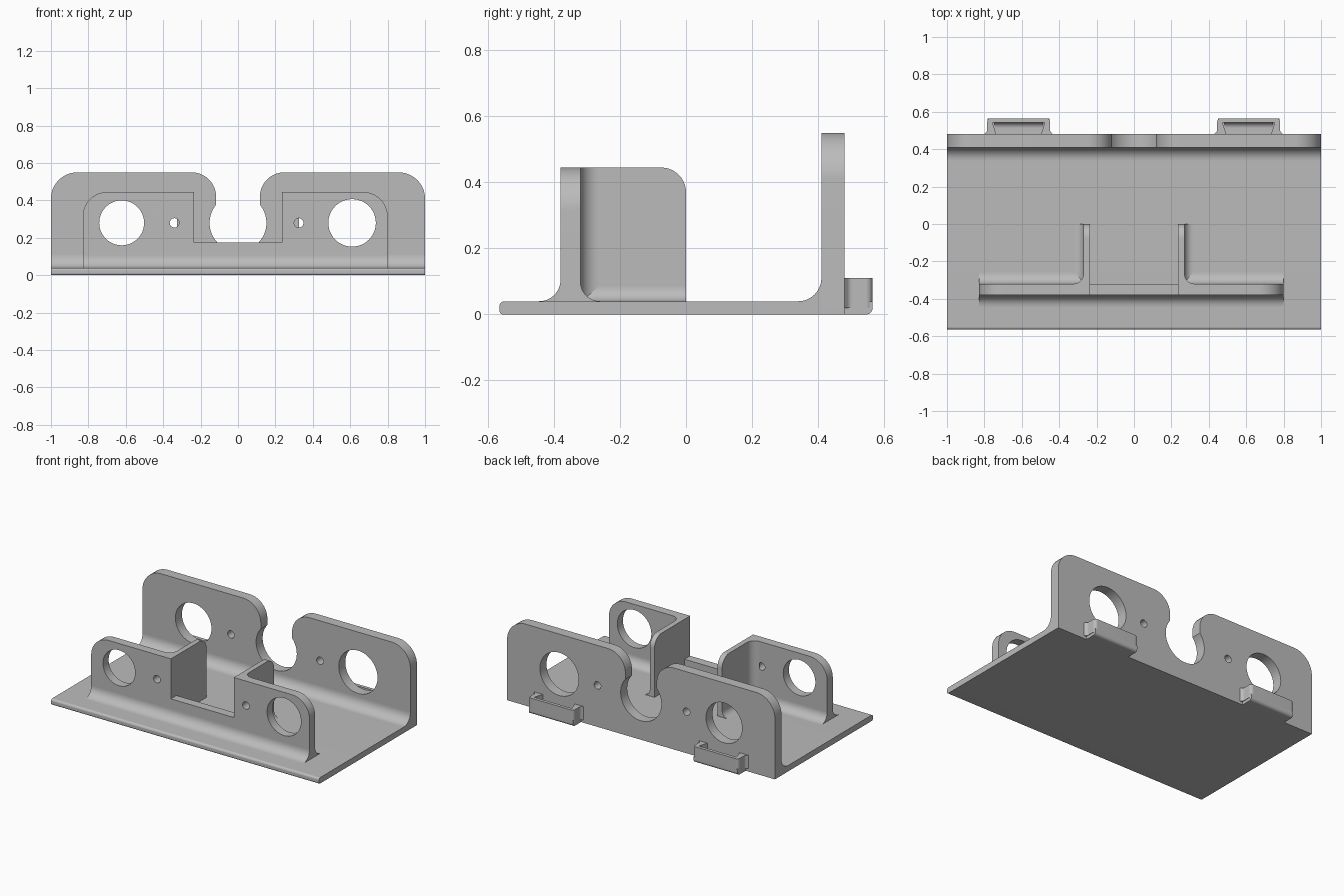
import bpy, bmesh
from math import pi, cos, sin, asin, tan, sqrt
from mathutils import Vector

cube = bpy.data.objects.get("Cube")
if cube:
    bpy.data.objects.remove(cube, do_unlink=True)

grey = bpy.data.materials.new("plain grey")
grey.use_nodes = True
COLOUR = (0.5, 0.5, 0.5, 1)
grey.diffuse_color = COLOUR
grey.node_tree.nodes["Principled BSDF"].inputs["Base Color"].default_value = COLOUR


def arc(cx, cy, r, start, end, steps=14):
    return [(cx + r * cos(start + (end - start) * i / steps),
             cy + r * sin(start + (end - start) * i / steps)) for i in range(steps + 1)]


def circle(cx, cy, r):
    return arc(cx, cy, r, 0, 2 * pi, 48)[:-1]


def rounded(corners):
    """Outline from (u, v) corners; a third value rounds that corner."""
    out = []
    for i, c in enumerate(corners):
        p = Vector(c[:2])
        if len(c) == 2:
            out.append(tuple(p))
            continue
        a = (Vector(corners[i - 1][:2]) - p).normalized()
        b = (Vector(corners[(i + 1) % len(corners)][:2]) - p).normalized()
        half = a.angle(b) / 2
        centre = p + (a + b).normalized() * c[2] / sin(half)
        start = p + a * c[2] / tan(half) - centre
        end = p + b * c[2] / tan(half) - centre
        for k in range(13):
            d = start.lerp(end, k / 12).normalized() * c[2]
            out.append(tuple(centre + d))
    return out


def fillet(cu, cv, su, sv, r):
    """Concave quarter fillet in the corner (cu, cv), growing towards su, sv."""
    pts = [(cu + su * (r - r * cos(t * pi / 24)), cv + sv * (r - r * sin(t * pi / 24)))
           for t in range(13)]
    return [(cu, cv)] + pts


def extrude(name, axis, lo, hi, *loops):
    """Extrude an outline with holes along an axis."""
    curve = bpy.data.curves.new(name, 'CURVE')
    curve.dimensions = '2D'
    curve.fill_mode = 'BOTH'
    curve.extrude = (hi - lo) / 2
    for loop in loops:
        spline = curve.splines.new('POLY')
        spline.points.add(len(loop) - 1)
        for point, (u, v) in zip(spline.points, loop):
            point.co = (u, v, 0, 1)
        spline.use_cyclic_u = True
    temp = bpy.data.objects.new(name + "_outline", curve)
    bpy.context.collection.objects.link(temp)
    graph = bpy.context.evaluated_depsgraph_get()
    mesh = bpy.data.meshes.new_from_object(temp.evaluated_get(graph))
    bpy.data.objects.remove(temp, do_unlink=True)
    bm = bmesh.new()
    bm.from_mesh(mesh)
    bmesh.ops.remove_doubles(bm, verts=bm.verts, dist=0.0001)
    for vert in bm.verts:
        u, v, w = vert.co
        w += (lo + hi) / 2
        vert.co = {'x': (w, u, v), 'y': (u, w, v), 'z': (u, v, w)}[axis]
    bmesh.ops.recalc_face_normals(bm, faces=bm.faces)
    bm.to_mesh(mesh)
    bm.free()
    mesh.materials.clear()
    mesh.materials.append(grey)
    obj = bpy.data.objects.new(name, mesh)
    bpy.context.collection.objects.link(obj)
    bpy.ops.object.select_all(action='DESELECT')
    obj.select_set(True)
    bpy.context.view_layer.objects.active = obj
    bpy.ops.object.shade_smooth_by_angle(angle=0.5)
    return obj


FLOOR, HOLE_Z = 0.04, 0.28
FRONT, INNER, WALL, BACK = -0.38, -0.32, 0.41, 0.48
LEFT, RIGHT = 0.80, -0.83
screw_holes = [circle(x, HOLE_Z, 0.025) for x in (-0.34, 0.325)]

# Base plate with softened front edge
extrude("base_plate", 'x', -1, 1, rounded([
    (-0.565, 0, 0.012), (WALL, 0), (WALL, FLOOR), (-0.565, FLOOR, 0.015)]))

# Back wall with keyhole notch and round openings
r, mouth = 0.152, 0.117
tilt = asin(sqrt(r * r - mouth * mouth) / r)
left_half = rounded([(-1, 0), (-1, 0.55, 0.14), (-mouth, 0.55, 0.13), (-mouth, 0.38)])[:-1]
right_half = [(-u, v) for u, v in reversed(left_half)]
notch = arc(0, HOLE_Z, r, pi - tilt, 2 * pi + tilt, 40)
extrude("back_wall", 'y', WALL, BACK, left_half + notch + right_half,
        circle(-0.62, HOLE_Z, 0.135), circle(0.61, HOLE_Z, 0.145), *screw_holes)
extrude("back_wall_fillet", 'x', -1, 1, fillet(WALL, FLOOR, -1, 1, 0.07))

# Front wall with square gap
extrude("front_wall", 'y', FRONT, INNER, rounded([
    (RIGHT, FLOOR), (RIGHT, 0.445, 0.13), (-0.235, 0.445), (-0.235, 0.175),
    (0.235, 0.175), (0.235, 0.445), (LEFT, 0.445, 0.13), (LEFT, FLOOR)]),
    circle(-0.622, HOLE_Z, 0.12), circle(0.61, HOLE_Z, 0.127), *screw_holes)
extrude("front_wall_fillet", 'x', RIGHT, LEFT, fillet(FRONT, FLOOR, -1, 1, 0.065))

# Wings running back from the gap, with their fillets
for side, s, end in (("left", 1, LEFT), ("right", -1, RIGHT)):
    inside, outside = sorted((s * 0.235, s * 0.27))
    extrude(side + "_wing", 'x', inside, outside, rounded([
        (INNER, FLOOR), (0, FLOOR), (0, 0.445, 0.075), (INNER, 0.445)]))
    extrude(side + "_wing_corner_fillet", 'z', FLOOR, 0.445,
            fillet(s * 0.27, INNER, s, 1, 0.055))
    extrude(side + "_wing_floor_fillet", 'y', INNER, 0,
            fillet(s * 0.27, FLOOR, s, 1, 0.045))
    lo, hi = sorted((s * 0.27, end))
    extrude(side + "_rear_fillet", 'x', lo, hi, fillet(INNER, FLOOR, 1, 1, 0.06))

# Pocket clips on the back
for side, x in (("left", 0.613), ("right", -0.617)):
    extrude(side + "_clip_floor", 'x', x - 0.165, x + 0.165, rounded([
        (BACK, 0), (0.565, 0, 0.02), (0.565, FLOOR), (BACK, FLOOR)]))
    extrude(side + "_clip_rim", 'z', 0.02, 0.11, rounded([
        (x - 0.185, BACK), (x - 0.168, 0.495, 0.02), (x - 0.168, 0.565, 0.02),
        (x + 0.168, 0.565, 0.02), (x + 0.168, 0.495, 0.02), (x + 0.185, BACK),
        (x + 0.12, BACK), (x + 0.14, 0.543), (x - 0.14, 0.543), (x - 0.12, BACK)]))
    extrude(side + "_clip_fillet", 'x', x - 0.13, x + 0.13, fillet(0.543, FLOOR, -1, 1, 0.03))
